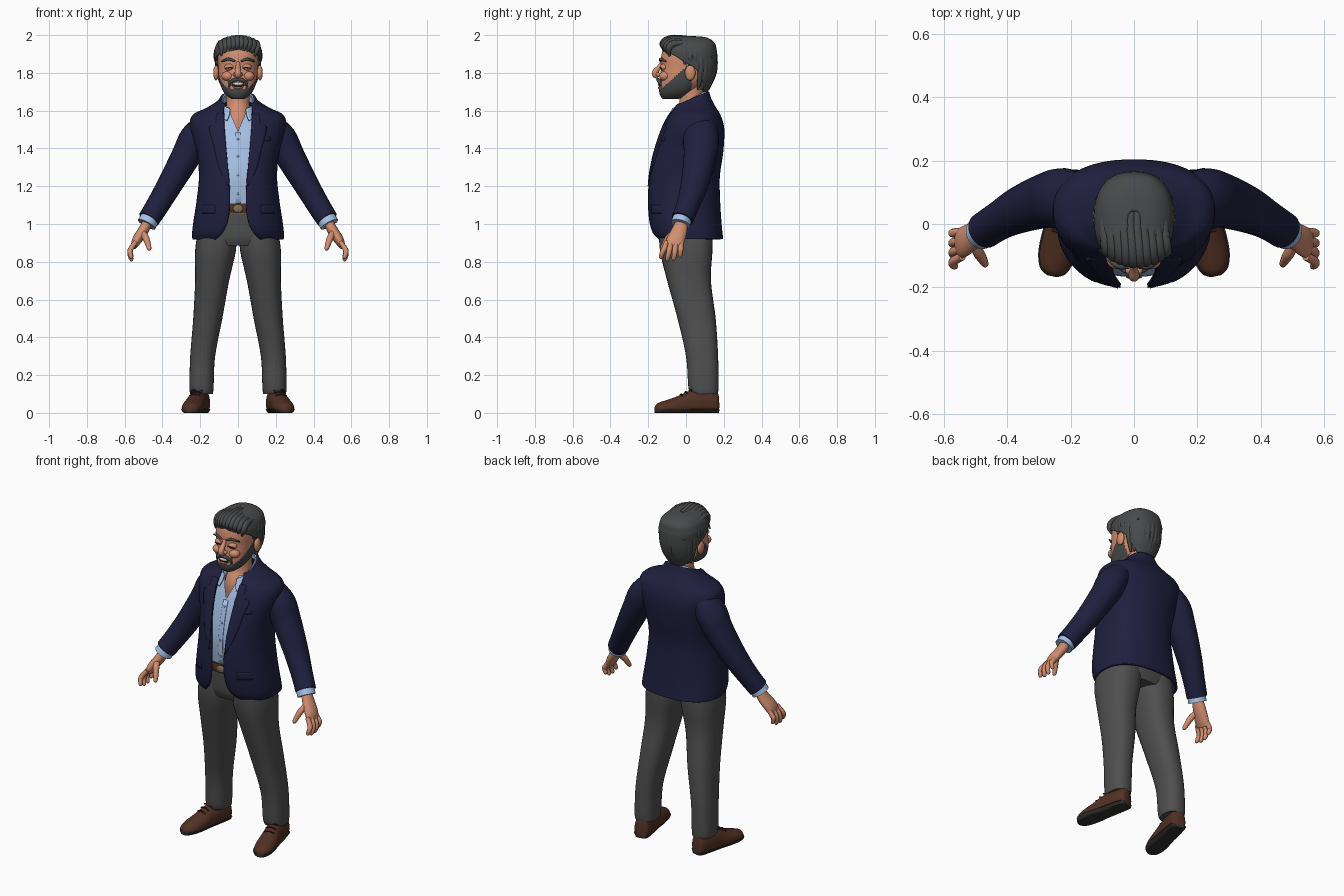
import bpy, bmesh, math
from mathutils import Vector, Matrix

if "Cube" in bpy.data.objects:
    bpy.data.objects.remove(bpy.data.objects["Cube"])


def material(name, r, g, b):
    m = bpy.data.materials.new(name)
    m.use_nodes = True
    m.diffuse_color = (r, g, b, 1)
    m.node_tree.nodes["Principled BSDF"].inputs["Base Color"].default_value = (r, g, b, 1)
    return m


NAVY = material("navy wool", .014, .014, .05)
GREY = material("grey trousers", .078, .078, .078)
BLUE = material("light blue cotton", .40, .56, .83)
SKIN = material("skin", .64, .27, .16)
HAIR = material("dark grey hair", .066, .068, .07)
LEATHER = material("brown leather", .085, .03, .017)
SOLE = material("dark sole", .03, .028, .027)
TEETH = material("teeth", .7, .66, .6)
DARK = material("dark brown", .03, .015, .012)
METAL = material("buckle metal", .22, .16, .10)
N = 2.4


def finish(name, bm, mats, mirror=False, thick=0):
    me = bpy.data.meshes.new(name)
    bm.to_mesh(me)
    bm.free()
    for m in mats:
        me.materials.append(m)
    me.shade_smooth()
    me.set_sharp_from_angle(angle=math.radians(45))
    ob = bpy.data.objects.new(name, me)
    bpy.context.scene.collection.objects.link(ob)
    if thick:
        mod = ob.modifiers.new("thickness", 'SOLIDIFY')
        mod.thickness, mod.offset = thick, 0
    if mirror:
        ob.modifiers.new("mirror", 'MIRROR')
    return ob


def grid(name, rings, mats, closed=True, caps=True, mirror=False, thick=0, rule=None):
    bm = bmesh.new()
    vs = [[bm.verts.new(p) for p in ring] for ring in rings]
    n = len(vs[0])
    for a, b in zip(vs, vs[1:]):
        for i in range(n if closed else n - 1):
            j = (i + 1) % n
            f = bm.faces.new((a[i], a[j], b[j], b[i]))
            if rule:
                f.material_index = rule(f.calc_center_median())
    if caps:
        for ring in (vs[0], vs[-1]):
            f = bm.faces.new(ring)
            if rule:
                f.material_index = rule(f.calc_center_median())
    bmesh.ops.recalc_face_normals(bm, faces=bm.faces)
    return finish(name, bm, mats, mirror, thick)


def spline(rows, k=5):
    """Resample rows of numbers with a smooth curve through them."""
    out, last = [], len(rows) - 1
    for i in range(last):
        p = rows[max(i - 1, 0)], rows[i], rows[i + 1], rows[min(i + 2, last)]
        for s in range(k):
            t = s / k
            out.append(tuple(b + .5 * t * (c - a + t * (2*a - 5*b + 4*c - d + t * (3*(b - c) + d - a)))
                             for a, b, c, d in zip(*p)))
    return out + [tuple(rows[-1])]


def R(z, w, yf, yb, start=0, drop=0, cx=0):
    return z, w, yf, yb, start, drop, cx


def gap(z, w, yf, yb, g, drop=0):
    """Row left open at the front by half width g."""
    return R(z, w, yf, yb, math.degrees(math.asin((g / w) ** (N / 2))), drop)


def section(row, count=48, closed=True):
    z, w, yf, yb, start, drop, cx = row
    t0, pts = math.radians(max(start, 0)), []
    for k in range(count if closed else count + 1):
        t = t0 + (2 * math.pi - 2 * t0) * k / count
        s, c = math.sin(t), math.cos(t)
        x = math.copysign(abs(s) ** (2 / N), s) * w
        f = math.copysign(abs(c) ** (2 / N), c)
        pts.append((cx + x, (yf + yb) / 2 + (yf - yb) / 2 * f, z - drop * (1 + f) / 2))
    return pts


def loft(name, rows, mats, closed=True, count=48, **kw):
    return grid(name, [section(r, count, closed) for r in spline(rows)], mats, closed, **kw)


def patch(name, rows, outline, mat, off=.006, mirror=True, thick=.007):
    """Plate that follows the front of a lofted part."""
    dense, rings = spline(rows), []
    for z, x0, x1 in spline(outline, 3):
        lo = max((r for r in dense if r[0] <= z), key=lambda r: r[0])
        hi = min((r for r in dense if r[0] > z), key=lambda r: r[0])
        t = (z - lo[0]) / (hi[0] - lo[0])
        _, w, yf, yb, _, drop, _ = [a + (b - a) * t for a, b in zip(lo, hi)]
        ring = []
        for i in range(7):
            x = x0 + (x1 - x0) * i / 6
            f = max(0, 1 - (abs(x) / w) ** N) ** (1 / N)
            ring.append((x, (yf + yb) / 2 + (yf - yb) / 2 * f - off, z - drop * (1 + f) / 2))
        rings.append(ring)
    grid(name, rings, [mat], False, False, mirror, thick)


def tube(name, pts, mat, mirror=False, seg=14, up=(0, 1, 0)):
    """Tapered tube through points x, y, z, radius and optional flatness."""
    pts = spline([tuple(p) + (1,) * (5 - len(p)) for p in pts])
    rings = []
    for i, p in enumerate(pts):
        a, b = pts[max(i - 1, 0)], pts[min(i + 1, len(pts) - 1)]
        tan = (Vector(b[:3]) - Vector(a[:3])).normalized()
        u = Vector(up)
        u = (u - tan * u.dot(tan)).normalized()
        v = tan.cross(u)
        ang = [2 * math.pi * k / seg for k in range(seg)]
        rings.append([Vector(p[:3]) + u * math.cos(g) * p[3] * p[4] + v * math.sin(g) * p[3] for g in ang])
    grid(name, rings, [mat], mirror=mirror)


def ball(name, loc, size, mat, mirror=False):
    bm = bmesh.new()
    bmesh.ops.create_uvsphere(bm, u_segments=20, v_segments=12, radius=1,
                              matrix=Matrix.Translation(loc) @ Matrix.Diagonal((*size, 1)))
    finish(name, bm, [mat], mirror)


# Jacket body with open front, lapels, pockets and buttons
jacket = [gap(.92, .235, -.15, .19, .12), gap(.955, .236, -.175, .186, .08), gap(1.02, .228, -.19, .18, .052),
          gap(1.12, .213, -.196, .174, .042), gap(1.25, .2, -.19, .172, .048), gap(1.38, .212, -.165, .19, .065),
          gap(1.5, .245, -.125, .196, .074), gap(1.57, .238, -.09, .178, .075), gap(1.61, .17, -.07, .155, .075, .01),
          gap(1.655, .11, -.06, .13, .07, .03), gap(1.7, .088, -.055, .115, .066, .08)]
loft("jacket", jacket, [NAVY], False, 64, caps=False, thick=.014)
patch("lapel", jacket, [(1.2, .05, .053), (1.3, .053, .1), (1.42, .064, .13), (1.51, .071, .152),
                        (1.525, .073, .122), (1.59, .073, .11)], NAVY, .008)
patch("pocket_flap", jacket, [(1.055, .12, .195), (1.1, .12, .195)], NAVY)
patch("breast_pocket", jacket, [(1.44, .1, .17), (1.46, .1, .17)], NAVY, mirror=False)
for i in range(2):
    ball("jacket_button", (-.062, -.194 + .004 * i, 1.12 + .1 * i), (.009, .005, .009), NAVY)

# Sleeves and shirt cuffs
tube("sleeve", [(.16, .08, 1.525, .07, 1.1), (.225, .08, 1.455, .083, 1.15), (.275, .075, 1.36, .078, 1.12),
                (.36, .045, 1.21, .067, 1.1), (.425, .01, 1.1, .061), (.472, -.02, 1.025, .058)], NAVY, True, 28)
tube("shirt_cuff", [(.455, -.01, 1.05, .05), (.472, -.022, 1.02, .051), (.484, -.029, .998, .052)], BLUE, True, 24)
for i in range(3):
    ball("cuff_button", (.458 - .012 * i, .047 + .009 * i, 1.05 + .02 * i), (.006, .005, .006), NAVY, True)

# Hands
tube("palm", [(.472, -.02, 1.02, .026, 1.2), (.502, -.035, .965, .028, 1.5),
              (.535, -.055, .915, .026, 1.85), (.552, -.066, .88, .016, 2.6)], SKIN, True, 20)
for i in range(4):
    y, low = -.103 + .026 * i, (.012, 0, .002, .02)[i]
    tube("finger_%d" % (i + 1), [(.542, y, .905, .013), (.566, y - .012 + .003 * i, .87, .0145),
                                 (.572, y - .022 + .006 * i, .838 + low, .0135),
                                 (.564, y - .03 + .008 * i, .812 + low, .011),
                                 (.56, y - .032 + .008 * i, .805 + low, .004)], SKIN, True, 10)
tube("thumb", [(.51, -.05, .965, .016), (.49, -.09, .93, .018), (.477, -.112, .895, .015),
               (.469, -.127, .868, .011), (.467, -.131, .861, .003)], SKIN, True, 12)

# Shirt, placket, buttons and open collar
shirt = [R(1.04, .165, -.145, .12), R(1.1, .17, -.155, .12), R(1.25, .17, -.167, .12), R(1.4, .175, -.14, .14),
         R(1.49, .17, -.112, .14, 0), R(1.55, .13, -.09, .13, 8), R(1.62, .078, -.062, .11, 28)]
loft("shirt", shirt, [BLUE], False, caps=False)
patch("shirt_placket", shirt, [(1.09, -.014, .014), (1.3, -.014, .014), (1.485, -.014, .014)], BLUE, .002, False, .004)
for z, y in ((1.16, -.168), (1.26, -.173), (1.36, -.157), (1.45, -.131)):
    ball("shirt_button", (0, y, z), (.006, .004, .006), BLUE)
loft("shirt_collar", [gap(1.705, .08, -.078, .105, .042, .1), gap(1.69, .088, -.098, .115, .046, .12),
                      gap(1.655, .1, -.115, .12, .058, .115)], [BLUE], False, caps=False, thick=.008)

# Belt and trousers
loft("belt", [R(1.055, .177, -.164, .13), R(1.08, .178, -.166, .13), R(1.108, .177, -.164, .13)], [LEATHER])
ball("buckle", (0, -.166, 1.081), (.026, .008, .022), METAL)
loft("trouser_hips", [R(.885, .19, -.125, .125), R(.93, .208, -.142, .142), R(1.0, .2, -.146, .145),
                      R(1.07, .175, -.148, .125)], [GREY])
loft("trouser_leg", [R(.1, .06, .025, .168, cx=.193), R(.14, .064, .012, .172, cx=.193), R(.3, .066, 0, .17, cx=.187),
                     R(.5, .077, -.045, .157, cx=.16), R(.7, .09, -.1, .132, cx=.137),
                     R(.86, .108, -.138, .14, cx=.119), R(.98, .1, -.142, .14, cx=.108)],
     [GREY], count=32, mirror=True)

# Shoes, turned a little outward
turn = Matrix.Translation((.187, .17, 0)) @ Matrix.Rotation(math.radians(12), 4, 'Z')
shoe = spline([(0, .03, .1), (.02, .045, .128), (.1, .05, .13), (.16, .051, .115), (.22, .056, .088),
               (.28, .054, .068), (.325, .038, .052), (.342, .012, .034)])


def shoe_rings(extra, low, top):
    return [[turn @ Vector(((w + extra) * math.sin(a), -s, min(max(low, h * (.4 + .6 * math.cos(a))), top)))
             for a in (2 * math.pi * k / 28 for k in range(28))] for s, w, h in shoe]


grid("shoe", shoe_rings(0, .012, 1), [LEATHER], mirror=True)
grid("shoe_sole", shoe_rings(.004, 0, .02), [SOLE], mirror=True)
for i in range(3):
    s, h = .15 + .025 * i, .125 - .013 * i
    tube("shoelace", [(*(turn @ Vector((x, -s, h - 9 * x * x))), .004) for x in (-.03, 0, .03)], DARK, True, 8)

# Neck and head, with the beard on the jaw
tube("neck", [(0, -.015, 1.47, .06), (0, .0, 1.55, .072), (0, .025, 1.63, .062), (0, .03, 1.76, .062)], SKIN, seg=28)


def beard(c):
    chin = abs(c.x) < .1 and c.z < 1.712
    goatee = .038 < abs(c.x) < .054 and c.y < -.08 and c.z < 1.76
    jaw = c.z < min(1.73 + (c.y + .115) * .9, 1.87) and abs(c.x) > .04
    return int(c.y < .03 and (chin or goatee or jaw))


loft("head", [R(1.662, .034, -.122, -.04), R(1.675, .055, -.134, 0), R(1.7, .077, -.142, .04), R(1.74, .094, -.142, .085),
              R(1.78, .102, -.138, .11), R(1.83, .105, -.132, .125), R(1.88, .107, -.132, .13),
              R(1.93, .1, -.118, .125), R(1.97, .06, -.07, .09)], [SKIN, HAIR], count=96, rule=beard)
ball("ear", (.116, .022, 1.8), (.015, .028, .04), SKIN, True)
tube("nose", [(0, -.126, 1.855, .01), (0, -.142, 1.83, .013), (0, -.162, 1.805, .017),
              (0, -.162, 1.79, .017), (0, -.145, 1.778, .012)], SKIN, up=(1, 0, 0))
ball("nostril", (.015, -.146, 1.791), (.012, .014, .011), SKIN, True)
ball("cheek", (.055, -.112, 1.783), (.032, .03, .026), SKIN, True)
ball("eyelid", (.044, -.115, 1.83), (.028, .022, .02), SKIN, True)
tube("eyelashes", [(.022, -.132, 1.824, .002), (.044, -.138, 1.828, .003), (.067, -.128, 1.823, .002)], DARK, True, 8)
tube("eyebrow", [(.016, -.136, 1.861, .005), (.05, -.133, 1.873, .008), (.088, -.107, 1.86, .004)], HAIR, True, 10)
tube("moustache", [(0, -.149, 1.764, .008), (.022, -.147, 1.762, .01), (.042, -.137, 1.748, .008),
                   (.05, -.131, 1.73, .004)], HAIR, True, 10)
ball("mouth", (0, -.138, 1.737), (.034, .008, .016), DARK)
ball("teeth", (0, -.143, 1.742), (.027, .006, .008), TEETH)
ball("lower_lip", (0, -.141, 1.721), (.026, .008, .006), SKIN)

# Hair: a cap, swept strands on top and combed strands at the back
loft("hair_cap", [R(1.7, .06, -.02, .11, 130), R(1.76, .1, -.08, .14, 115), R(1.82, .113, -.1, .156, 98),
                  R(1.86, .118, -.115, .16, 80), R(1.9, .121, -.12, .16, 52), R(1.922, .119, -.122, .157, 4),
                  R(1.955, .106, -.115, .148), R(1.982, .068, -.08, .11), R(1.99, .02, -.02, .04)],
     [HAIR], False, 64, caps=False, thick=.01)
for i in range(10):
    x = -.092 + .0205 * i
    z = 1.985 - 3.2 * x * x
    tube("hair_top_strand", [(x * .95, -.112 + 3 * x * x, z - .068, .006), (x + .008, -.124 + 4 * x * x, z - .03, .017),
                             (x + .006, -.085 + 2 * x * x, z - .004, .019), (x * 1.02, -.01, z - .002, .016),
                             (x, .08, z - .022, .015), (x * .9, .14, z - .075, .006)], HAIR, seg=10)
for i in range(17):
    a = math.radians(76 + 13 * i)
    s, c = math.sin(a), -math.cos(a)
    back = c > .25
    path = [(.35, 1.982, .006), (.84, 1.945, .015), (.98, 1.89, .016)]
    path += [(.95, 1.8, .016), (.72, 1.712, .006)] if back else [(.96, 1.845, .006)]
    tube("hair_back_strand", [(.117 * s * k, .025 + .128 * c * k, z, r) for k, z, r in path], HAIR, seg=10)
